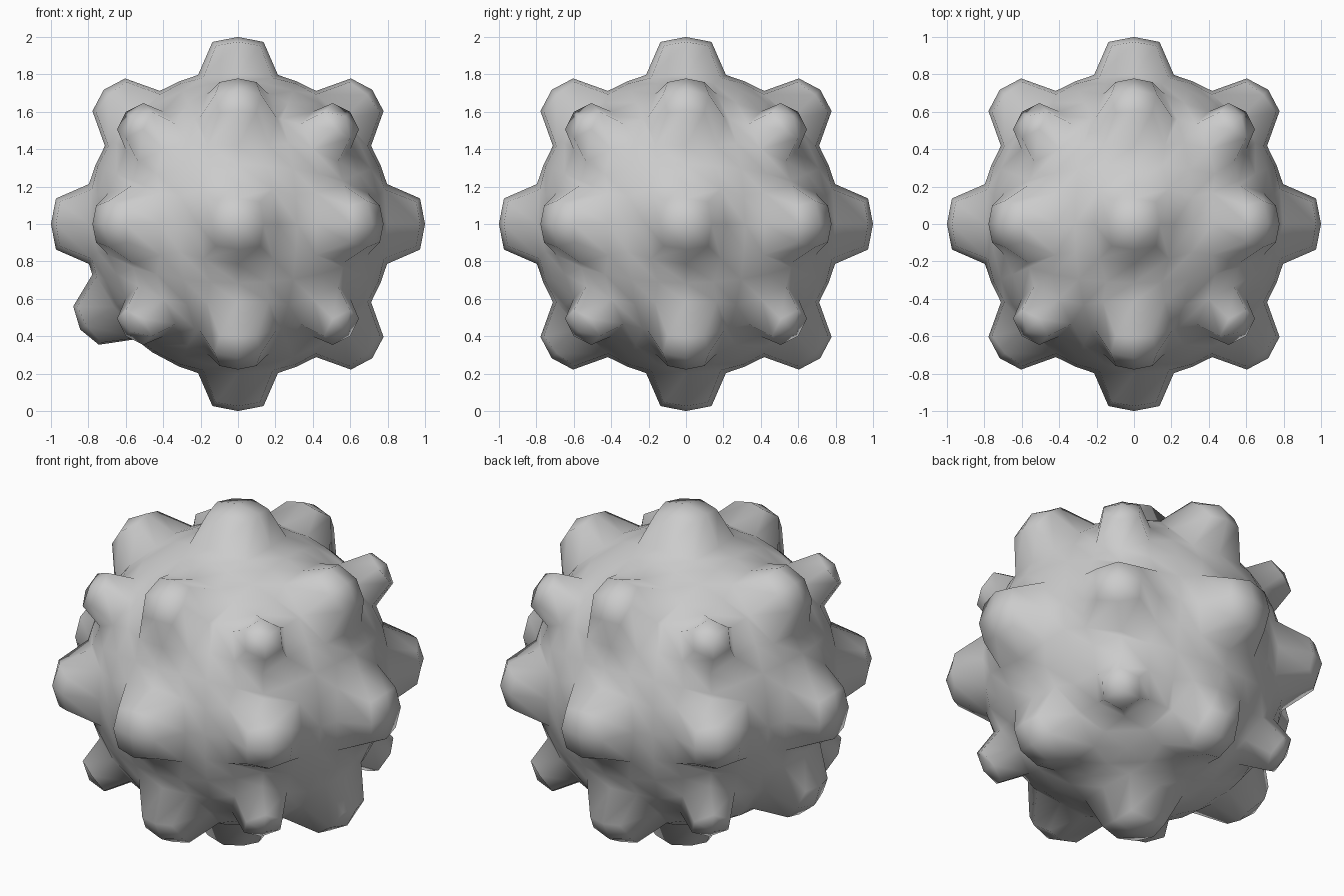
import bpy, bmesh, math
from mathutils import Vector

if "Cube" in bpy.data.objects:
    bpy.data.objects.remove(bpy.data.objects["Cube"])

BODY_R = 0.825
CELLS = 8  # quads along each edge of the ball's cube grid

# Ball: cube grid wrapped evenly onto a sphere
bm = bmesh.new()
bmesh.ops.create_cube(bm, size=2)
bmesh.ops.subdivide_edges(bm, edges=bm.edges[:], cuts=CELLS - 1, use_grid_fill=True)
for v in bm.verts:
    v.co = Vector([math.tan(c * math.pi / 4) for c in v.co]).normalized() * BODY_R


def at_angle(p, axis, degrees, radius):
    """Point at a given angle away from axis, in the direction of p."""
    side = (p - axis * p.dot(axis)).normalized()
    a = math.radians(degrees)
    return (axis * math.cos(a) + side * math.sin(a)) * radius


def add_knob(direction, base_deg, ring_deg, ring_r, tip_r):
    axis = direction.normalized()
    centre = min(bm.verts, key=lambda v: (v.co - axis * BODY_R).length)
    faces = list(centre.link_faces)
    near = {e.other_vert(centre) for e in centre.link_edges}
    ring = {v for f in faces for v in f.verts} - {centre}
    square = len(faces) == 4
    start = {}
    for v in ring:
        k = 1.24 if square and v not in near else 1.0
        v.co = at_angle(v.co, axis, base_deg * k, BODY_R)
        start[v.co.copy().freeze()] = k
    out = bmesh.ops.extrude_face_region(bm, geom=faces)
    new = [g for g in out["geom"] if isinstance(g, bmesh.types.BMVert)]
    old = [f for f in faces if f.is_valid]
    if old:
        bmesh.ops.delete(bm, geom=old, context='FACES')
    for v in new:
        if v.co.normalized().dot(axis) > 0.9999:
            v.co = axis * tip_r
        else:
            k = start.get(v.co.copy().freeze(), 1.0)
            v.co = at_angle(v.co, axis, ring_deg * k, ring_r - (0.015 if k > 1 else 0))


# Knobs: 6 on the axes, 12 on the cube edges, 8 on the cube corners
for x in (-1, 0, 1):
    for y in (-1, 0, 1):
        for z in (-1, 0, 1):
            n = abs(x) + abs(y) + abs(z)
            d = Vector((x, y, z))
            if (x, y, z) == (-1, 0, -1):  # this knob sits one cell higher
                a = math.radians(33.75)
                d = Vector((-math.cos(a), 0, -math.sin(a)))
            if n == 1:
                add_knob(d, 15, 8, 0.983, 1.0)
            elif n == 2:
                add_knob(d, 14.6, 7.2, 0.985, 1.015)
            elif n == 3:
                add_knob(d, 11.5, 6.8, 0.965, 0.995)

# Drop loose leftovers and finish
loose = [v for v in bm.verts if not v.link_faces]
bmesh.ops.delete(bm, geom=loose, context='VERTS')
bmesh.ops.recalc_face_normals(bm, faces=bm.faces[:])
for f in bm.faces:
    f.smooth = True
mesh = bpy.data.meshes.new("knobbed_ball")
bm.to_mesh(mesh)
bm.free()
ball = bpy.data.objects.new("knobbed_ball", mesh)
ball.location.z = 1
bpy.context.collection.objects.link(ball)
